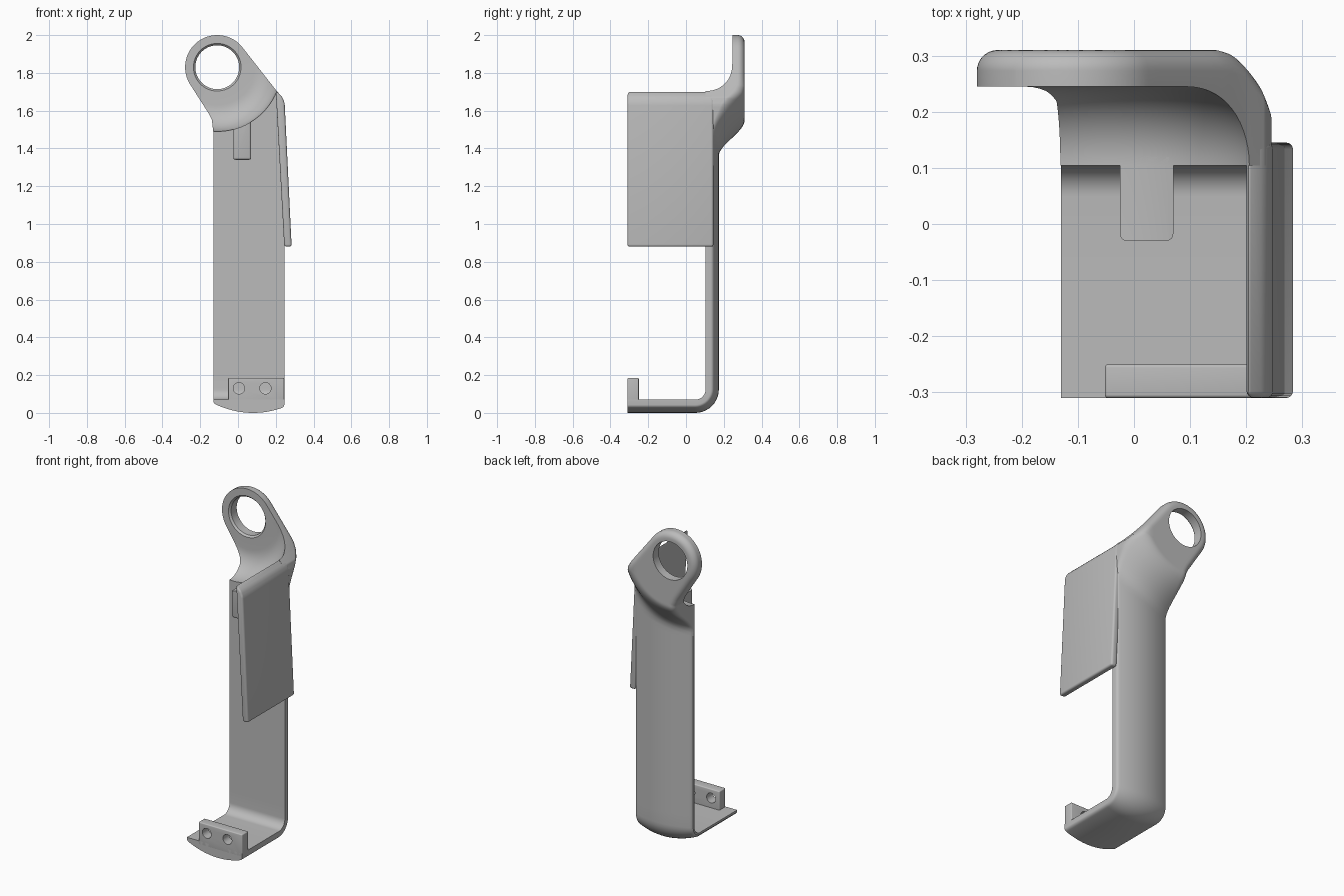
import bpy, bmesh, math
from mathutils import Vector

cube = bpy.data.objects.get("Cube")
if cube:
    bpy.data.objects.remove(cube, do_unlink=True)

grey = bpy.data.materials.new("plain grey")
grey.use_nodes = True
grey.diffuse_color = (0.5, 0.5, 0.5, 1)
grey.node_tree.nodes["Principled BSDF"].inputs["Base Color"].default_value = (0.5, 0.5, 0.5, 1)

RING = Vector((-0.11, 1.83))     # ring centre in x, z
RING_R = 0.17
LEFT, RIGHT = -0.13, 0.245       # strip edges
INNER = 0.104                    # front face of the back strip
COLS = 32


def make_object(name, bm):
    bmesh.ops.recalc_face_normals(bm, faces=bm.faces)
    mesh = bpy.data.meshes.new(name)
    bm.to_mesh(mesh)
    bm.free()
    mesh.materials.append(grey)
    obj = bpy.data.objects.new(name, mesh)
    bpy.context.collection.objects.link(obj)
    return obj


def prism(name, profile, y0, y1, bevel):
    """Extrude an x, z profile along y and round its edges."""
    bm = bmesh.new()
    face = bm.faces.new([bm.verts.new((x, y0, z)) for x, z in profile])
    new = bmesh.ops.extrude_face_region(bm, geom=[face])["geom"]
    bmesh.ops.translate(bm, vec=(0, y1 - y0, 0),
                        verts=[v for v in new if isinstance(v, bmesh.types.BMVert)])
    bmesh.ops.bevel(bm, geom=bm.edges[:], offset=bevel, segments=4,
                    profile=0.5, affect='EDGES')
    return make_object(name, bm)


def box(name, x0, x1, y0, y1, z0, z1, bevel):
    return prism(name, [(x0, z0), (x1, z0), (x1, z1), (x0, z1)], y0, y1, bevel)


def revolve(name, profile, cx, cz, segments):
    """Spin a radius, y profile around an axis along y."""
    bm = bmesh.new()
    rings = []
    for r, y in profile:
        angles = [math.tau * i / segments for i in range(segments)]
        rings.append([bm.verts.new((cx + r * math.cos(a), y, cz + r * math.sin(a))) for a in angles])
    for a, b in zip(rings, rings[1:]):
        for i in range(segments):
            j = (i + 1) % segments
            bm.faces.new((a[i], a[j], b[j], b[i]))
    bm.faces.new(rings[0])
    bm.faces.new(rings[-1])
    obj = make_object(name, bm)
    obj.hide_render = True
    return obj


def activate(obj):
    bpy.ops.object.select_all(action='DESELECT')
    obj.select_set(True)
    bpy.context.view_layer.objects.active = obj


def cut(obj, cutter):
    mod = obj.modifiers.new("cut", 'BOOLEAN')
    mod.operation, mod.solver, mod.object = 'DIFFERENCE', 'EXACT', cutter
    activate(obj)
    bpy.ops.object.modifier_apply(modifier=mod.name)


def round_off(e, radius):
    """Depth lost to an edge rounding at distance e from the edge."""
    if e >= radius:
        return 0
    return radius - math.sqrt(max(0, radius ** 2 - (radius - e) ** 2))


def thickness(x):
    return 0.07 - (x - 0.08) ** 2 / 0.88


def back_depth(x, z, e):
    """Outer y of the upright: bowed strip that steps back around the ring."""
    r = (Vector((x, z)) - RING).length
    w = min(1, max(0, (0.5 - r) / 0.22))
    w = w * w * (3 - 2 * w)
    base = INNER + thickness(x)
    y = base + (0.31 - base) * w
    return max(y - round_off(e, 0.012 + 0.025 * w), INNER + 0.012)


def on_ring(degrees):
    a = math.radians(degrees)
    return RING + RING_R * Vector((math.cos(a), math.sin(a)))


# Each row holds pairs of inner and outer points across the width
spread = [(1 - math.cos(math.pi * i / COLS)) / 2 for i in range(COLS + 1)]
rows = []

# Foot plate and its bend
bend = [(-0.31, 0.07, -90), (-0.13, 0.07, -90)]
bend += [(INNER - 0.055 + 0.055 * math.cos(math.radians(a)),
          0.125 + 0.055 * math.sin(math.radians(a)), a) for a in range(-90, 1, 9)]
for y, z, a in bend:
    row = []
    for u in spread:
        x = LEFT + (RIGHT - LEFT) * u
        t = max(0.012, thickness(x) - round_off(min(u, 1 - u) * (RIGHT - LEFT), 0.012))
        a_rad = math.radians(a)
        row.append(((x, y, z), (x, y + t * math.cos(a_rad), z + t * math.sin(a_rad))))
    rows.append(row)

# Upright, leaning neck and ring end
keys = [((LEFT, 0.2), (RIGHT, 0.2)), ((LEFT, 1.2), (RIGHT, 1.2)),
        ((LEFT, 1.36), (RIGHT, 1.5)), ((LEFT, 1.48), (RIGHT, 1.635)),
        ((-0.138, 1.55), (0.235, 1.67)), ((-0.155, 1.585), (0.2, 1.71)),
        (on_ring(215), on_ring(37))]
edges = []
for (l0, r0), (l1, r1) in zip(keys, keys[1:]):
    for i in range(8):
        edges.append((Vector(l0).lerp(Vector(l1), i / 8), Vector(r0).lerp(Vector(r1), i / 8), False))
for i in range(25):
    f = i / 24 * 0.995
    edges.append((on_ring(215 - 89 * f), on_ring(37 + 89 * f), True))
for left, right, in_ring in edges:
    row = []
    for u in spread:
        x, z = left.lerp(right, u)
        e = min(u, 1 - u) * (right - left).length
        if in_ring:
            e = max(0, RING_R - (Vector((x, z)) - RING).length)
        row.append(((x, INNER, z), (x, back_depth(x, z, e), z)))
    rows.append(row)

bm = bmesh.new()
grid = [[[bm.verts.new(p) for p in pair] for pair in row] for row in rows]
for a, b in zip(grid, grid[1:]):
    for i in range(COLS):
        for s in (0, 1):
            bm.faces.new((a[i][s], a[i + 1][s], b[i + 1][s], b[i][s]))
    for i in (0, COLS):
        bm.faces.new((a[i][0], a[i][1], b[i][1], b[i][0]))
for row in (grid[0], grid[-1]):
    for i in range(COLS):
        bm.faces.new((row[i][0], row[i + 1][0], row[i + 1][1], row[i][1]))
bracket = make_object("bracket_body", bm)

# Slanted side guard
guard = prism("side_guard", [(0.245, 0.88), (0.284, 0.88), (0.247, 1.64), (0.235, 1.672), (0.2, 1.705)],
              -0.31, 0.145, 0.012)

# Small tab on the upright
tab = box("tab", -0.025, 0.07, -0.03, 0.12, 1.34, 1.65, 0.012)

# Front lip with two screw holes
lip = box("front_lip", -0.052, RIGHT, -0.31, -0.25, 0.045, 0.185, 0.006)
for x in (0.005, 0.145):
    drill = revolve("drill", [(0.03, -0.4), (0.03, -0.2)], x, 0.13, 32)
    cut(lip, drill)
    bpy.data.objects.remove(drill, do_unlink=True)

# Round clearance, cove and ring hole, cut in one go
arc = [math.radians(90 * i / 14) for i in range(15)]
profile = [(0.34, -0.5)] + [(0.2 + 0.14 * math.cos(a), 0.105 + 0.14 * math.sin(a)) for a in arc]
profile += [(0.126, 0.245), (0.116, 0.256), (0.116, 0.4)]
clearance = revolve("clearance", profile, RING.x, RING.y, 96)
for part in (bracket, guard, tab):
    cut(part, clearance)
bpy.data.objects.remove(clearance, do_unlink=True)

for part in (bracket, guard, tab, lip):
    activate(part)
    bpy.ops.object.shade_smooth_by_angle(angle=math.radians(35))
